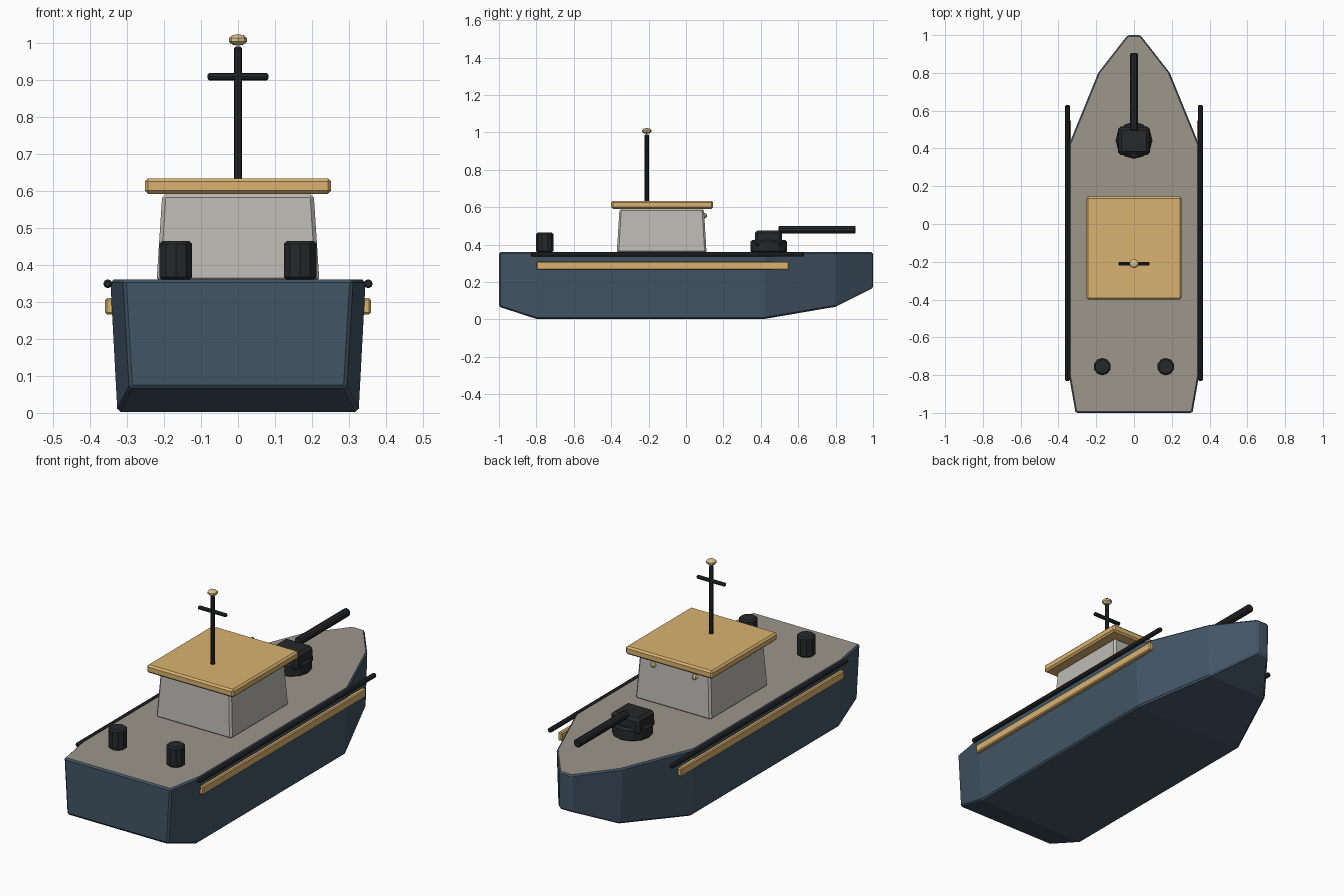
import bpy, bmesh, math
from mathutils import Matrix

if "Cube" in bpy.data.objects:
    bpy.data.objects.remove(bpy.data.objects["Cube"])


def material(name, r, g, b):
    m = bpy.data.materials.new(name)
    m.diffuse_color = (r, g, b, 1)
    m.use_nodes = True
    m.node_tree.nodes["Principled BSDF"].inputs["Base Color"].default_value = m.diffuse_color
    return m


BLUE = material("navy_paint", 0.055, 0.09, 0.13)
DECK = material("deck_grey", 0.34, 0.31, 0.26)
GOLD = material("ochre", 0.70, 0.45, 0.16)
BRASS = material("lamp_brass", 0.70, 0.56, 0.28)
BLACK = material("black_iron", 0.02, 0.021, 0.023)
WALL = material("cabin_grey", 0.50, 0.49, 0.46)


def finish(name, bm, mats, bevel=0.0, bevel_mat=-1):
    bmesh.ops.recalc_face_normals(bm, faces=bm.faces)
    me = bpy.data.meshes.new(name)
    bm.to_mesh(me)
    bm.free()
    for m in mats:
        me.materials.append(m)
    ob = bpy.data.objects.new(name, me)
    bpy.context.collection.objects.link(ob)
    if bevel:
        mod = ob.modifiers.new("bevel", "BEVEL")
        mod.width = bevel
        mod.segments = 1
        mod.limit_method = "ANGLE"
        mod.angle_limit = math.radians(35)
        mod.material = bevel_mat
    return ob


def box(name, lo, hi, mat, bevel=0.006, taper=(1, 1)):
    bm = bmesh.new()
    bmesh.ops.create_cube(bm, size=1)
    for v in bm.verts:
        top = v.co.z > 0
        for i in range(3):
            k = taper[i] if top and i < 2 else 1
            v.co[i] = (lo[i] + hi[i]) / 2 + v.co[i] * k * (hi[i] - lo[i])
    return finish(name, bm, [mat], bevel)


def rod(name, centre, radius, length, axis, mat, sides=8, bevel=0.004):
    rot = {"z": Matrix.Identity(4),
           "x": Matrix.Rotation(math.pi / 2, 4, "Y"),
           "y": Matrix.Rotation(math.pi / 2, 4, "X")}[axis]
    bm = bmesh.new()
    bmesh.ops.create_cone(bm, cap_ends=True, segments=sides, radius1=radius,
                          radius2=radius, depth=length,
                          matrix=Matrix.Translation(centre) @ rot)
    ob = finish(name, bm, [mat], bevel)
    if bevel:
        ob.modifiers["bevel"].angle_limit = math.radians(60)
    return ob


def ball(name, centre, radius, mat, squash=1.0):
    bm = bmesh.new()
    bmesh.ops.create_uvsphere(bm, u_segments=8, v_segments=5, radius=radius,
                              matrix=Matrix.Translation(centre) @ Matrix.Diagonal((1, 1, squash, 1)))
    return finish(name, bm, [mat])


# Hull: loft of stations (y, half width at deck, keel height)
stations = [(-1, 0.31, 0.068), (-0.8, 0.345, 0.003), (0.42, 0.345, 0.003),
            (0.8, 0.19, 0.068), (1, 0.034, 0.168)]
bm = bmesh.new()
rings = []
for y, w, z in stations:
    b = w * 0.945
    rings.append([bm.verts.new(p) for p in
                  ((-w, y, 0.36), (w, y, 0.36), (b, y, z), (-b, y, z))])
for r0, r1 in zip(rings, rings[1:]):
    for i in range(4):
        j = (i + 1) % 4
        f = bm.faces.new((r0[i], r0[j], r1[j], r1[i]))
        f.material_index = 1 if i == 0 else 0
bm.faces.new(rings[0])
bm.faces.new(rings[-1])
finish("hull", bm, [BLUE, DECK], 0.008, 0)

# Cabin and roof
box("cabin", (-0.22, -0.37, 0.355), (0.22, 0.11, 0.592), WALL, 0.01, (0.93, 0.94))
box("cabin_roof", (-0.252, -0.40, 0.592), (0.252, 0.145, 0.634), GOLD, 0.009)

# Mast with yard and lamp
rod("mast", (0, -0.21, 0.81), 0.011, 0.36, "z", BLACK)
rod("mast_yard", (0, -0.21, 0.909), 0.010, 0.164, "x", BLACK)
ball("mast_lamp", (0, -0.21, 1.008), 0.026, BRASS, 0.6)

# Deck gun
rod("gun_base", (0, 0.443, 0.39), 0.098, 0.07, "z", BLACK, 12, 0.01)
box("gun_turret", (-0.085, 0.366, 0.39), (0.085, 0.516, 0.477), BLACK, 0.014, (0.95, 0.95))
rod("gun_barrel", (0, 0.70, 0.48), 0.021, 0.41, "y", BLACK, 10)

# Paired parts on both sides
for side, s in (("left", -1), ("right", 1)):
    xs = sorted((s * 0.334, s * 0.359))
    box("rub_strip_" + side, (xs[0], -0.80, 0.266), (xs[1], 0.55, 0.31), GOLD, 0.005)
    rod("rail_" + side, (s * 0.352, -0.1, 0.349), 0.012, 1.46, "y", BLACK)
    rod("bollard_" + side, (s * 0.168, -0.755, 0.412), 0.046, 0.106, "z", BLACK, 10, 0.008)
    ball("cabin_lamp_" + side, (s * 0.12, 0.098, 0.555), 0.015, BRASS)
